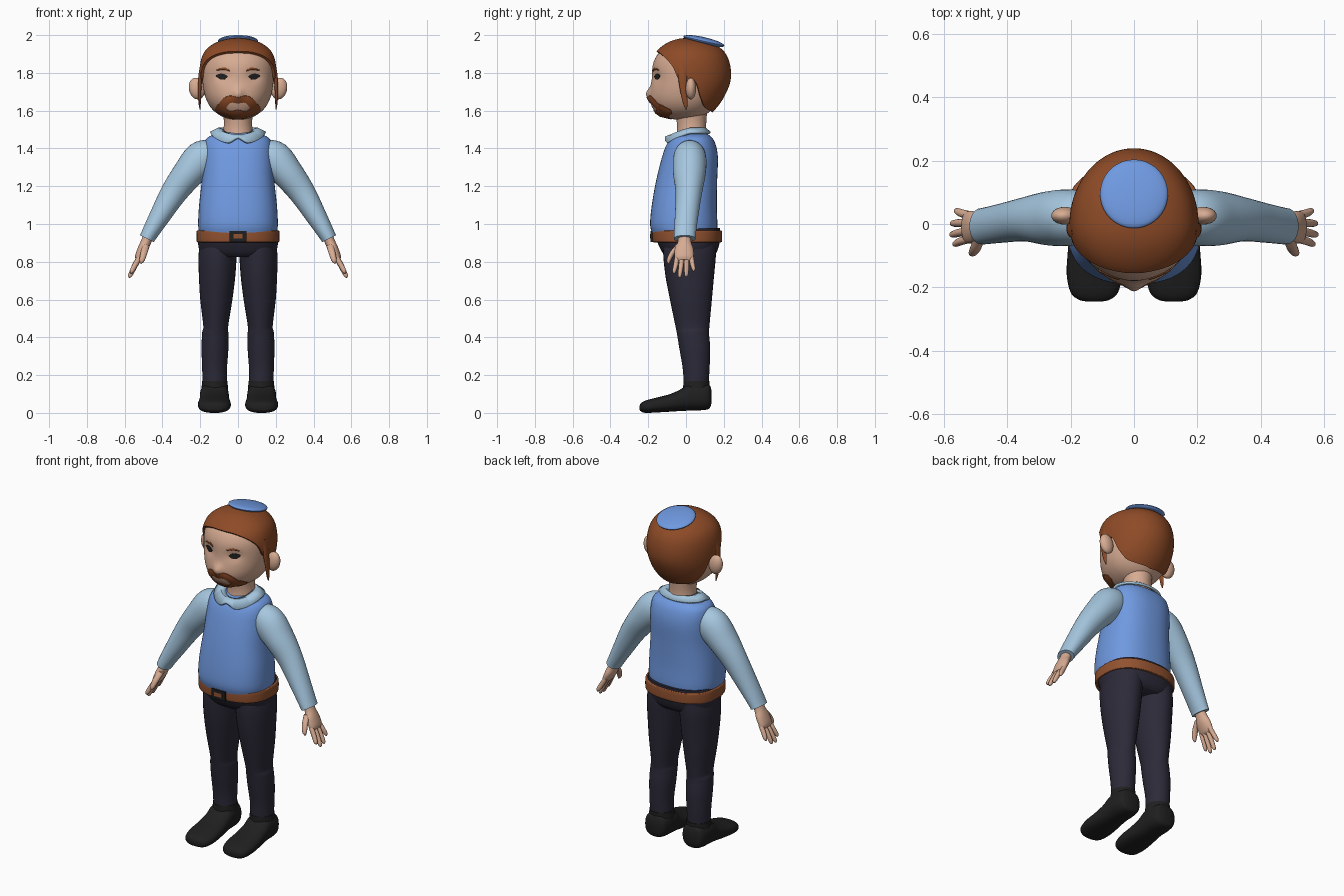
import bpy, bmesh, math
from math import sin, cos, pi, radians, exp, asin, degrees
from mathutils import Vector, Matrix

if "Cube" in bpy.data.objects:
    bpy.data.objects.remove(bpy.data.objects["Cube"])

X, Y, Z = Vector((1, 0, 0)), Vector((0, 1, 0)), Vector((0, 0, 1))


def material(name, rgb):
    m = bpy.data.materials.new(name)
    m.diffuse_color = (*rgb, 1)
    m.use_nodes = True
    m.node_tree.nodes["Principled BSDF"].inputs["Base Color"].default_value = m.diffuse_color
    return m


SKIN = material("skin", (0.68, 0.41, 0.29))
HAIR = material("ginger hair", (0.27, 0.07, 0.02))
BLUE = material("blue cloth", (0.16, 0.32, 0.75))
PALE = material("pale blue cloth", (0.38, 0.57, 0.74))
NAVY = material("dark trousers", (0.025, 0.023, 0.04))
BLACK = material("black leather", (0.014, 0.014, 0.014))
LEATHER = material("brown leather", (0.29, 0.085, 0.03))


def finish(name, bm, mat):
    bmesh.ops.recalc_face_normals(bm, faces=bm.faces)
    me = bpy.data.meshes.new(name)
    bm.to_mesh(me)
    bm.free()
    me.materials.append(mat)
    ob = bpy.data.objects.new(name, me)
    bpy.context.collection.objects.link(ob)
    return ob


def skin_rings(name, rings, mat, caps=True):
    """Bridge a list of closed rings."""
    bm = bmesh.new()
    vs = [[bm.verts.new(p) for p in r] for r in rings]
    n = len(vs[0])
    for a, b in zip(vs, vs[1:]):
        for i in range(n):
            bm.faces.new((a[i], a[(i + 1) % n], b[(i + 1) % n], b[i]))
    if caps:
        bm.faces.new(vs[0])
        bm.faces.new(vs[-1])
    return finish(name, bm, mat)


def spline(keys, t):
    """Smooth curve through keys (t, v1, v2, ...)."""
    t = min(max(t, keys[0][0]), keys[-1][0])
    i = max(k for k in range(len(keys) - 1) if keys[k][0] <= t or k == 0)
    a, b = keys[i], keys[i + 1]
    p, q = keys[max(i - 1, 0)], keys[min(i + 2, len(keys) - 1)]
    h = b[0] - a[0]
    u = (t - a[0]) / h
    out = []
    for k in range(1, len(a)):
        m0 = (b[k] - p[k]) / (b[0] - p[0]) * h
        m1 = (q[k] - a[k]) / (q[0] - a[0]) * h
        out.append((2*u**3 - 3*u*u + 1) * a[k] + (u**3 - 2*u*u + u) * m0
                   + (3*u*u - 2*u**3) * b[k] + (u**3 - u*u) * m1)
    return out


def tube(name, pts, mat, axis=Y, power=2.0, n=32, steps=5):
    """Sweep of ellipses (x, y, z, r across, r along axis)."""
    keys = [(i, *p) for i, p in enumerate(pts)]
    total = (len(pts) - 1) * steps
    s = [spline(keys, i / steps) for i in range(total + 1)]
    rings = []
    for i, (x, y, z, r1, r2) in enumerate(s):
        tan = Vector(s[min(i + 1, total)][:3]) - Vector(s[max(i - 1, 0)][:3])
        side = axis.cross(tan).normalized()
        ring = []
        for k in range(n):
            c, d = cos(2*pi*k/n), sin(2*pi*k/n)
            c = math.copysign(abs(c) ** (2 / power), c)
            d = math.copysign(abs(d) ** (2 / power), d)
            ring.append(Vector((x, y, z)) + side * r1 * c + axis * r2 * d)
        rings.append(ring)
    return skin_rings(name, rings, mat)


def body(name, secs, mat, power=2.4, **kw):
    """Upright form from sections (z, half width, front y, back y)."""
    return tube(name, [(0, (f + b) / 2, z, w, (b - f) / 2) for z, w, f, b in secs],
                mat, power=power, n=64, **kw)


# ---- head surface: angle round (0 = front), latitude, offset
HEAD = [(-90, 0, 0, 0), (-65, .085, .13, .09), (-45, .14, .175, .14), (-25, .172, .193, .185),
        (0, .188, .182, .222), (25, .186, .174, .218), (45, .163, .142, .187),
        (65, .105, .085, .12), (90, 0, 0, 0)]


def head_pt(phi, lat, off=0.0):
    w, f, b = spline(HEAD, lat)
    k = off * cos(radians(lat))
    z = 1.76 + (.21 + off) * sin(radians(lat))
    c = cos(phi)
    y = -(f + k) * c if c > 0 else -(b + k) * c
    d = (degrees(phi) + 180) % 360 - 180
    y -= .02 * exp(-(d / 9) ** 2 - ((z - 1.69) / .03) ** 2)              # nose
    y += .012 * exp(-((abs(d) - 27) / 14) ** 2 - ((z - 1.78) / .03) ** 2)  # eye sockets
    return Vector(((w + k) * sin(phi), y, z))


def lat_of(z):
    return degrees(asin(max(-1, min(1, (z - 1.76) / .21))))


N = 128
skin_rings("head", [[head_pt(2*pi*k/N, -89 + 178*j/56) for k in range(N)] for j in range(57)], SKIN)

# hair: shell from the hairline up to the crown
LINE = [(0, 1.905), (25, 1.9), (50, 1.875), (68, 1.83), (78, 1.77), (90, 1.765),
        (102, 1.755), (112, 1.68), (128, 1.625), (180, 1.6)]
rings = []
for j in range(32):
    ring = []
    for k in range(N):
        d = abs((360 * k / N + 180) % 360 - 180)
        lo = lat_of(spline(LINE, d)[0])
        ring.append(head_pt(2*pi*k/N, lo + (89 - lo) * max(j - 1, 0) / 30, .014 if j else -.004))
    rings.append(ring)
skin_rings("hair", rings, HAIR)


def face_strip(name, keys, mat, mirror=1, n=24):
    """Thin plate on the face from keys (angle, low z, high z)."""
    rings = []
    for i in range(n + 1):
        d = keys[0][0] + (keys[-1][0] - keys[0][0]) * i / n
        lo, hi = spline(keys, abs(d) if keys[0][0] < 0 and len(keys) < 3 else d)
        prof = [(0, -.003), (0, .003), (.33, .005), (.67, .005), (1, .003), (1, -.003)]
        rings.append([head_pt(mirror * radians(d), lat_of(lo + (hi - lo) * t), o) for t, o in prof])
    return skin_rings(name, rings, mat)


def both(half):
    return [(-a, l, h) for a, l, h in reversed(half) if a] + half


face_strip("moustache", both([(0, 1.64, 1.672), (14, 1.642, 1.68), (27, 1.612, 1.665), (40, 1.59, 1.635)]), HAIR, n=40)
face_strip("beard", both([(0, 1.556, 1.605), (20, 1.557, 1.598), (30, 1.56, 1.62),
                          (40, 1.565, 1.635), (62, 1.585, 1.605)]), HAIR, n=48)

for s, side in ((1, "left"), (-1, "right")):
    face_strip(side + "_eye", [(17, 1.779, 1.783), (22, 1.766, 1.793), (30, 1.766, 1.795), (37, 1.782, 1.787)], BLACK, s)
    face_strip(side + "_eyebrow", [(14, 1.808, 1.816), (22, 1.816, 1.828), (36, 1.812, 1.816)], HAIR, s)
    # ear
    bm = bmesh.new()
    bmesh.ops.create_uvsphere(bm, u_segments=24, v_segments=16, radius=1,
                              matrix=Matrix.Translation((s * .218, .026, 1.717))
                              @ Matrix.Rotation(radians(s * 12), 4, 'Y') @ Matrix.Diagonal((.042, .028, .058, 1)))
    finish(side + "_ear", bm, SKIN)
    # side lock
    tube(side + "_side_lock", [(s*.187, -.015, 1.86, .01, .03), (s*.199, -.018, 1.78, .011, .024),
                               (s*.204, -.012, 1.7, .009, .018), (s*.203, -.004, 1.64, .006, .012),
                               (s*.201, .002, 1.605, .002, .003)], HAIR, n=16)
    # sleeve with cuff edge
    tube(side + "_sleeve", [(s*.12, .02, 1.38, .07, .07), (s*.19, .02, 1.345, .096, .088),
                            (s*.265, .018, 1.265, .083, .086), (s*.34, .015, 1.165, .07, .07),
                            (s*.415, .003, 1.04, .055, .062), (s*.47, -.006, .945, .043, .058),
                            (s*.482, -.007, .922, .041, .057)], PALE)
    # hand
    tube(side + "_palm", [(s*.47, -.007, .945, .028, .035), (s*.487, -.008, .905, .027, .036),
                          (s*.505, -.01, .865, .027, .05), (s*.525, -.01, .825, .021, .05),
                          (s*.534, -.01, .807, .01, .04)], SKIN, n=24)
    for i, (y0, y1, zt) in enumerate([(-.046, -.062, .738), (-.021, -.033, .716), (.004, .002, .72), (.027, .04, .75)]):
        e = .577 - (zt - .716) * .4
        tube(f"{side}_finger_{i + 1}", [(s*.515, y0, .835, .013, .013), (s*(.52 + e) / 2, (y0 + y1) / 2, (.83 + zt) / 2, .014, .013),
                                        (s*(e - .006), y1, zt + .012, .011, .01), (s*e, y1, zt, .003, .003)], SKIN, n=12)
    tube(side + "_thumb", [(s*.485, -.035, .89, .018, .018), (s*.497, -.07, .85, .018, .016),
                           (s*.508, -.09, .81, .014, .012), (s*.515, -.093, .79, .004, .004)], SKIN, n=12)
    # trouser leg
    tube(side + "_trouser_leg", [(s*p, (f + b) / 2, z, w, (b - f) / 2) for z, p, w, f, b in [
        (.16, .123, .064, -.012, .12), (.24, .124, .066, -.018, .125), (.34, .122, .071, -.035, .128),
        (.42, .12, .07, -.048, .122), (.46, .118, .066, -.056, .124), (.6, .115, .085, -.085, .137),
        (.72, .111, .096, -.108, .148), (.83, .108, .101, -.12, .158), (.9, .1, .098, -.12, .16)]], NAVY)
    # shoe
    tube(side + "_shoe", [(s*.125, y, (lo + hi) / 2, w, (hi - lo) / 2) for y, w, lo, hi in [
        (.135, .03, .05, .12), (.122, .062, .022, .15), (.08, .075, .014, .158), (.02, .077, .012, .158),
        (-.03, .078, .01, .124), (-.09, .084, .006, .098), (-.16, .087, .002, .08),
        (-.215, .075, 0, .065), (-.238, .05, .008, .052), (-.245, .02, .015, .04)]], BLACK, axis=Z, power=2.5)
    tube(side + "_shoe_ankle", [(s*.123, .055, .08, .072, .072), (s*.123, .055, .13, .07, .07),
                                (s*.123, .055, .168, .067, .069)], BLACK)

# skullcap
bm = bmesh.new()
bmesh.ops.create_uvsphere(bm, u_segments=48, v_segments=16, radius=1,
                          matrix=Matrix.Translation((0, .095, 1.968))
                          @ Matrix.Rotation(radians(-13), 4, 'X') @ Matrix.Diagonal((.107, .111, .021, 1)))
finish("skullcap", bm, BLUE)

# neck, vest, trouser seat, belt
body("neck", [(1.44, .085, -.055, .12), (1.5, .077, -.047, .108), (1.55, .075, -.05, .108),
              (1.62, .085, -.06, .115)], SKIN, power=2)
body("vest", [(.945, .205, -.178, .163), (1.0, .211, -.19, .166), (1.1, .206, -.181, .163),
              (1.23, .192, -.158, .165), (1.35, .186, -.128, .169), (1.42, .18, -.103, .157),
              (1.46, .158, -.075, .135), (1.485, .09, -.04, .1)], BLUE)
body("trouser_seat", [(.825, .17, -.1, .14), (.85, .2, -.125, .162), (.9, .212, -.15, .178),
                      (.94, .212, -.16, .182), (.978, .203, -.16, .18)], NAVY)
body("belt", [(.903, .214, -.17, .185), (.91, .219, -.178, .191), (.958, .219, -.18, .191),
              (.966, .214, -.174, .186)], LEATHER)

# buckle frame and its centre
for name, size, y, mat in (("buckle", (.09, .02, .056), -.179, BLACK), ("buckle_centre", (.05, .006, .024), -.188, LEATHER)):
    bm = bmesh.new()
    bmesh.ops.create_cube(bm, size=1, matrix=Matrix.Translation((0, y, .934)) @ Matrix.Diagonal((*size, 1)))
    finish(name, bm, mat)

# folded collar with two front points
rings = []
for rx, ry, z, drop, notch in ((.078, .082, 1.495, .03, 0), (.105, .1, 1.503, .035, 0), (.145, .132, 1.482, .06, .035)):
    ring = []
    for k in range(96):
        p = 2 * pi * k / 96
        d = (360 * k / 96 + 180) % 360 - 180
        front = max(0, cos(p)) ** 1.3
        ring.append(Vector((rx * sin(p), .022 - ry * cos(p) * (1 if cos(p) > 0 else .8),
                            z - drop * front + notch * exp(-(d / 14) ** 2))))
    rings.append(ring)
collar = skin_rings("collar", rings, PALE, caps=False)
sol = collar.modifiers.new("thickness", 'SOLIDIFY')
sol.thickness, sol.offset = .014, 0

# smooth shading everywhere, crisp edges kept
for ob in bpy.context.collection.objects:
    ob.select_set(True)
    bpy.context.view_layer.objects.active = ob
bpy.ops.object.shade_smooth_by_angle(angle=radians(50))
